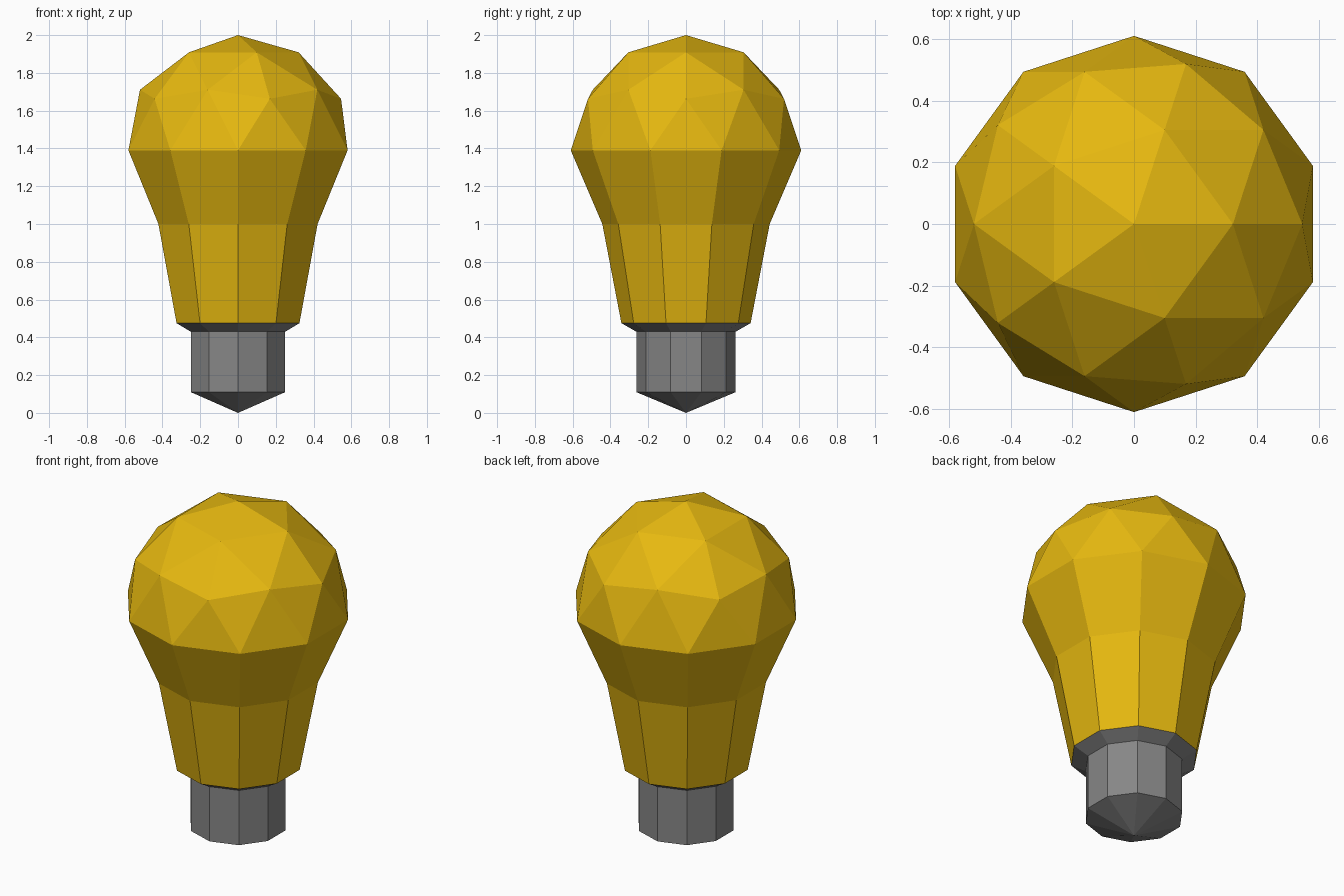
import bpy, bmesh
from math import cos, sin, radians

if "Cube" in bpy.data.objects:
    bpy.data.objects.remove(bpy.data.objects["Cube"])

SIDES = 10
ANGLES = [radians(18 + 36 * i) for i in range(SIDES)]


def material(name, rgb):
    m = bpy.data.materials.new(name)
    m.diffuse_color = (*rgb, 1)
    m.use_nodes = True
    m.node_tree.nodes["Principled BSDF"].inputs["Base Color"].default_value = m.diffuse_color
    return m


def ring(bm, r, z):
    return [bm.verts.new((r * cos(a), r * sin(a), z)) for a in ANGLES]


def loft(bm, profile):
    # bands of flat quads between ten-sided rings, listed bottom to top
    rings = [ring(bm, r, z) for r, z in profile]
    for lo, hi in zip(rings, rings[1:]):
        for i in range(SIDES):
            j = (i + 1) % SIDES
            bm.faces.new((lo[i], lo[j], hi[j], hi[i]))
    return rings


def finish(bm, name, mat):
    bmesh.ops.remove_doubles(bm, verts=bm.verts, dist=0.002)
    bmesh.ops.recalc_face_normals(bm, faces=bm.faces)
    me = bpy.data.meshes.new(name)
    bm.to_mesh(me)
    bm.free()
    me.materials.append(mat)
    ob = bpy.data.objects.new(name, me)
    bpy.context.collection.objects.link(ob)


yellow = material("bulb yellow", (0.79, 0.48, 0.005))
grey = material("socket grey", (0.24, 0.24, 0.24))

# Glass bulb: icosphere dome on a tapering neck
R, CZ = 0.61, 1.39
bm = bmesh.new()
bmesh.ops.create_icosphere(bm, subdivisions=2, radius=R)
low = [v for v in bm.verts if v.co.z < -0.01]
bmesh.ops.delete(bm, geom=low, context='VERTS')
bmesh.ops.translate(bm, verts=bm.verts, vec=(0, 0, CZ))
loft(bm, [(0.342, 0.475), (0.443, 1.0), (R, CZ)])
finish(bm, "glass_bulb", yellow)

# Socket: pointed contact, straight barrel and flared collar
bm = bmesh.new()
rings = loft(bm, [(0.263, 0.11), (0.263, 0.43), (0.342, 0.475)])
tip = bm.verts.new((0, 0, 0))
for i in range(SIDES):
    bm.faces.new((tip, rings[0][(i + 1) % SIDES], rings[0][i]))
finish(bm, "socket_base", grey)
